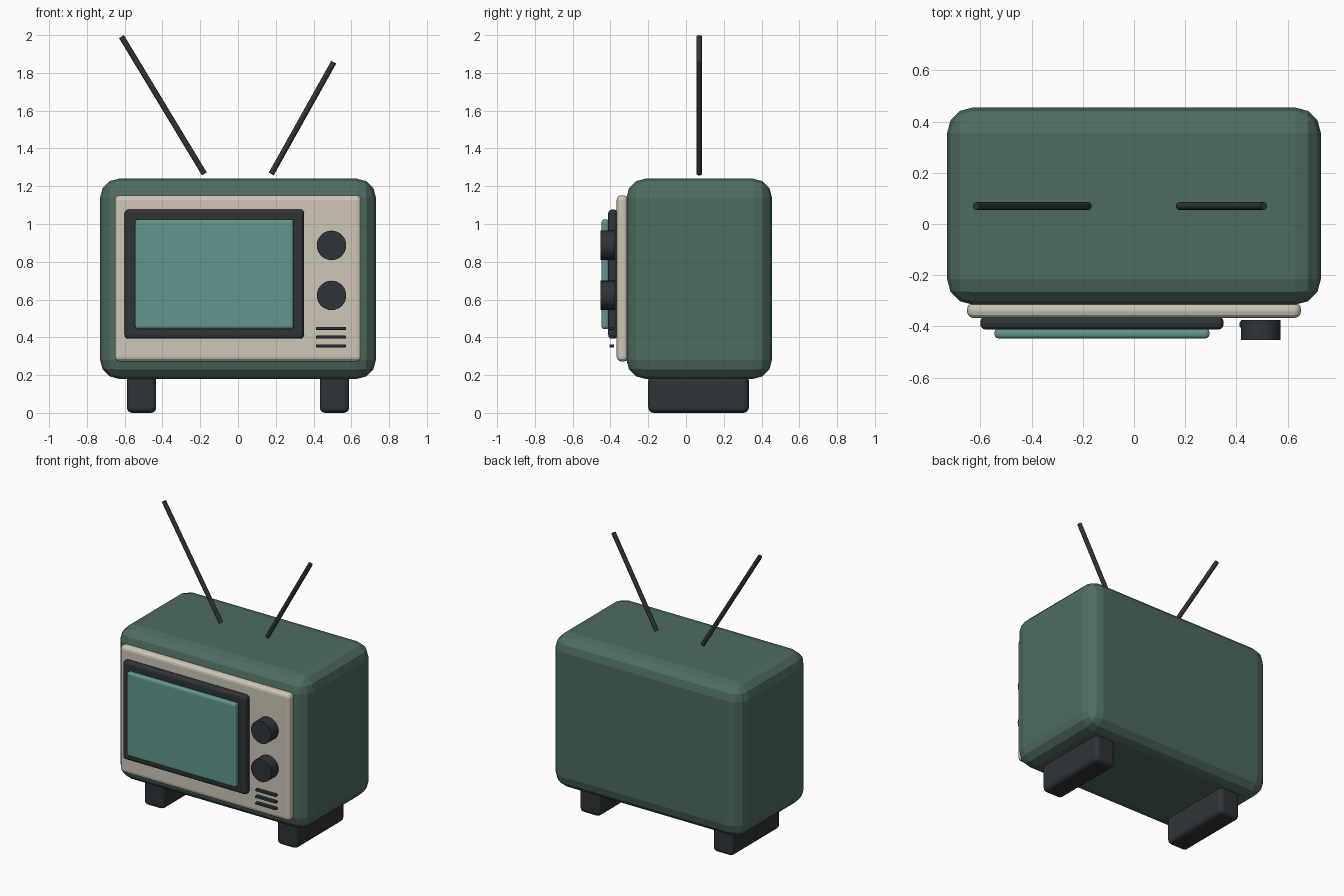
import bpy, math
from mathutils import Vector

if "Cube" in bpy.data.objects:
    bpy.data.objects.remove(bpy.data.objects["Cube"])


def material(name, rgb):
    m = bpy.data.materials.new(name)
    m.diffuse_color = (*rgb, 1)
    m.use_nodes = True
    m.node_tree.nodes["Principled BSDF"].inputs["Base Color"].default_value = m.diffuse_color
    return m


GREEN = material("green_shell", (0.075, 0.15, 0.115))
CREAM = material("cream_panel", (0.61, 0.57, 0.47))
DARK = material("dark_plastic", (0.028, 0.034, 0.038))
TEAL = material("teal_glass", (0.12, 0.31, 0.275))


def box(name, x, y, z, mat, bevel=0.0, segments=3):
    """Bevelled box from (min, max) ranges."""
    bpy.ops.mesh.primitive_cube_add(size=1, location=[sum(r) / 2 for r in (x, y, z)])
    ob = bpy.context.object
    ob.name = name
    ob.scale = [r[1] - r[0] for r in (x, y, z)]
    bpy.ops.object.transform_apply(location=False, rotation=False, scale=True)
    ob.data.materials.append(mat)
    if bevel:
        mod = ob.modifiers.new("rounding", 'BEVEL')
        mod.width = bevel
        mod.segments = segments
    return ob


def rod(name, a, b, radius, sides, mat):
    """Cylinder between two points."""
    a, b = Vector(a), Vector(b)
    bpy.ops.mesh.primitive_cylinder_add(vertices=sides, radius=radius,
                                        depth=(b - a).length, location=(a + b) / 2)
    ob = bpy.context.object
    ob.name = name
    ob.rotation_euler = (b - a).to_track_quat('Z', 'Y').to_euler()
    ob.data.materials.append(mat)
    bpy.ops.object.shade_smooth_by_angle(angle=math.radians(35))
    return ob


# Cabinet and layered front
box("cabinet", (-0.73, 0.73), (-0.315, 0.455), (0.18, 1.24), GREEN, 0.1)
box("front_panel", (-0.652, 0.652), (-0.367, -0.307), (0.272, 1.152), CREAM, 0.025)
box("screen_frame", (-0.6, 0.35), (-0.412, -0.362), (0.393, 1.077), DARK, 0.02)
box("screen", (-0.545, 0.295), (-0.447, -0.407), (0.443, 1.025), TEAL, 0.016)

# Control knobs
for name, z in (("upper_knob", 0.887), ("lower_knob", 0.622)):
    rod(name, (0.495, -0.375, z), (0.495, -0.453, z), 0.078, 28, DARK)

# Speaker slots
for i, z in enumerate((0.355, 0.401, 0.447)):
    box(f"speaker_slot_{i + 1}", (0.413, 0.573), (-0.405, -0.38), (z - 0.008, z + 0.008),
        DARK, 0.005, 2)

# Feet
for name, s in (("left_foot", -1), ("right_foot", 1)):
    box(name, sorted((s * 0.433, s * 0.588)), (-0.2, 0.333), (0, 0.2), DARK, 0.028)

# Antennas
rod("left_antenna", (-0.178, 0.07, 1.265), (-0.617, 0.07, 1.992), 0.015, 12, DARK)
rod("right_antenna", (0.176, 0.07, 1.265), (0.507, 0.07, 1.857), 0.015, 12, DARK)
